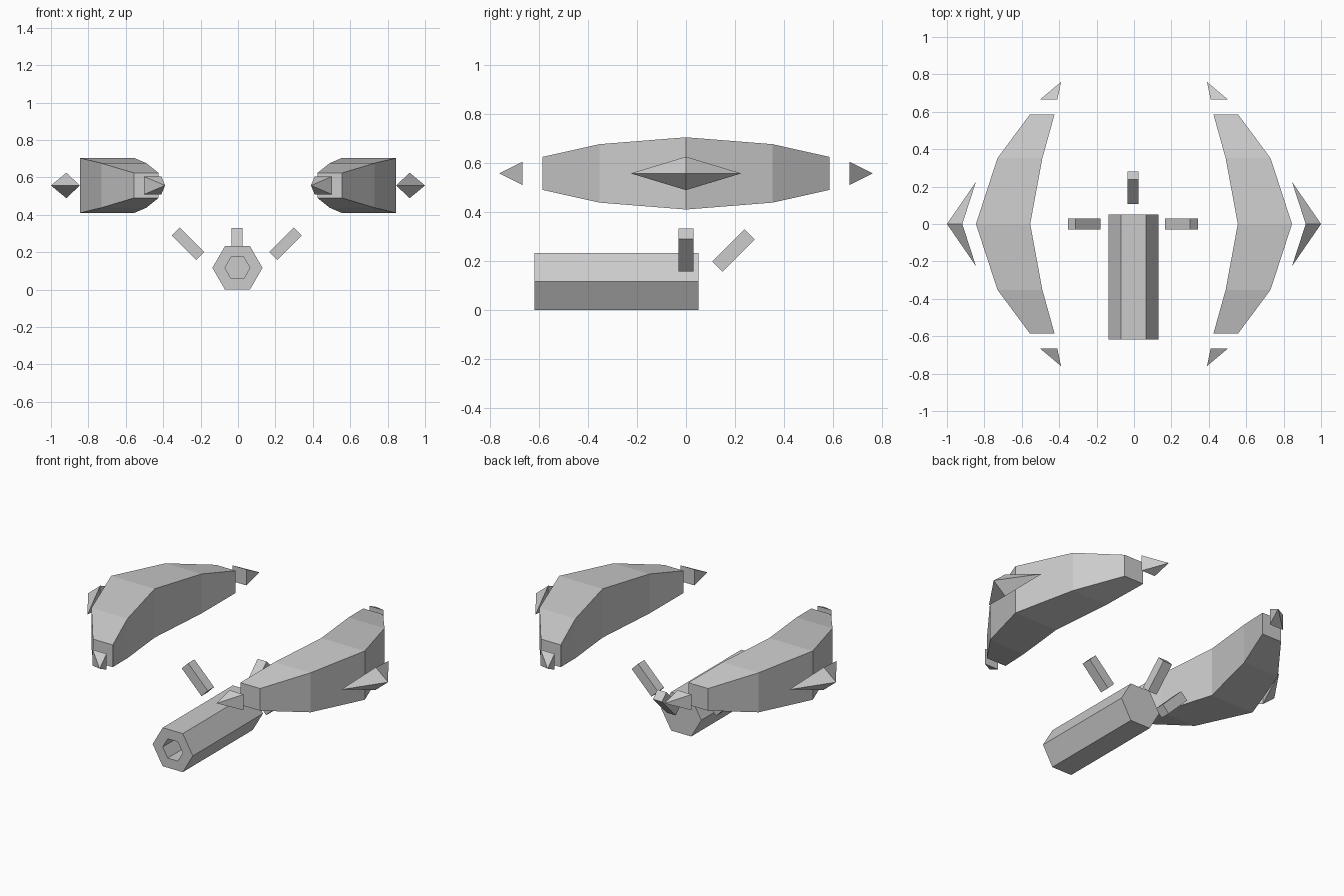
import bpy, bmesh, math
from mathutils import Matrix

if "Cube" in bpy.data.objects:
    bpy.data.objects.remove(bpy.data.objects["Cube"])

Z = 0.557  # height of the wing centre line


def make_object(name, bm, mirror=None):
    bmesh.ops.recalc_face_normals(bm, faces=bm.faces)
    mesh = bpy.data.meshes.new(name)
    bm.to_mesh(mesh)
    bm.free()
    ob = bpy.data.objects.new(name, mesh)
    bpy.context.collection.objects.link(ob)
    if mirror:
        mod = ob.modifiers.new("Mirror", 'MIRROR')
        mod.use_axis = mirror
        mod.use_mirror_merge = False
    return ob


def loft(bm, rings):
    """Bridge equal rings of points, capping both ends."""
    vs = [[bm.verts.new(p) for p in r] for r in rings]
    n = len(vs[0])
    for a, b in zip(vs, vs[1:]):
        for i in range(n):
            j = (i + 1) % n
            bm.faces.new((a[i], a[j], b[j], b[i]))
    bm.faces.new(vs[0][::-1])
    bm.faces.new(vs[-1])


def hexagon(r, y):
    return [(-0.003 + r * math.cos(k * math.pi / 3), y,
             0.1165 + r * math.sin(k * math.pi / 3)) for k in range(6)]


# Hexagonal barrel with a hexagonal bore open at the front
bm = bmesh.new()
loft(bm, [hexagon(0.134, 0.05), hexagon(0.134, -0.617),
          hexagon(0.067, -0.617), hexagon(0.067, -0.22)])
make_object("barrel", bm)

# Three pegs leaning outwards at 45 degrees behind the barrel
q = math.pi / 4
pegs = {"peg_right": ((0.254, 0, 0.245), 'Y', q),
        "peg_left": ((-0.267, 0, 0.245), 'Y', -q),
        "peg_back": ((-0.006, 0.193, 0.243), 'X', -q)}
for name, (loc, axis, angle) in pegs.items():
    bm = bmesh.new()
    bmesh.ops.create_cube(bm, size=1, matrix=Matrix.Translation(loc)
                          @ Matrix.Rotation(angle, 4, axis)
                          @ Matrix.Diagonal((0.06, 0.06, 0.186, 1)))
    make_object(name, bm)

# Curved wing blocks: (y, inner x, outer x, half height)
half = [(0.585, 0.425, 0.557, 0.067), (0.352, 0.49, 0.73, 0.119)]
stations = half + [(0, 0.555, 0.845, 0.147)] + [(-s[0], *s[1:]) for s in half[::-1]]
bm = bmesh.new()
loft(bm, [[(a, y, Z - h), (b, y, Z - h), (b, y, Z + h), (a, y, Z + h)]
          for y, a, b, h in stations])
make_object("wing_block", bm, (True, False, False))

# Swept-back spikes on the outer sides
bm = bmesh.new()
apex, top, bottom, front, back = [bm.verts.new(p) for p in (
    (1.0, 0, Z), (0.918, 0, Z + 0.068), (0.918, 0, Z - 0.068),
    (0.845, -0.225, Z), (0.845, 0.225, Z))]
for tip in (front, back):
    bm.faces.new((apex, top, tip))
    bm.faces.new((apex, bottom, tip))
    bm.faces.new((top, bottom, tip))
make_object("side_spike", bm, (True, False, False))

# Small four-sided spikes beyond the wing ends
bm = bmesh.new()
base = [bm.verts.new((x, 0.665, Z + h)) for x, h in
        ((0.41, -0.048), (0.503, -0.048), (0.503, 0.048), (0.41, 0.048))]
tip = bm.verts.new((0.39, 0.76, Z))
bm.faces.new(base)
for i in range(4):
    bm.faces.new((base[i], base[(i + 1) % 4], tip))
make_object("end_spike", bm, (True, True, False))
